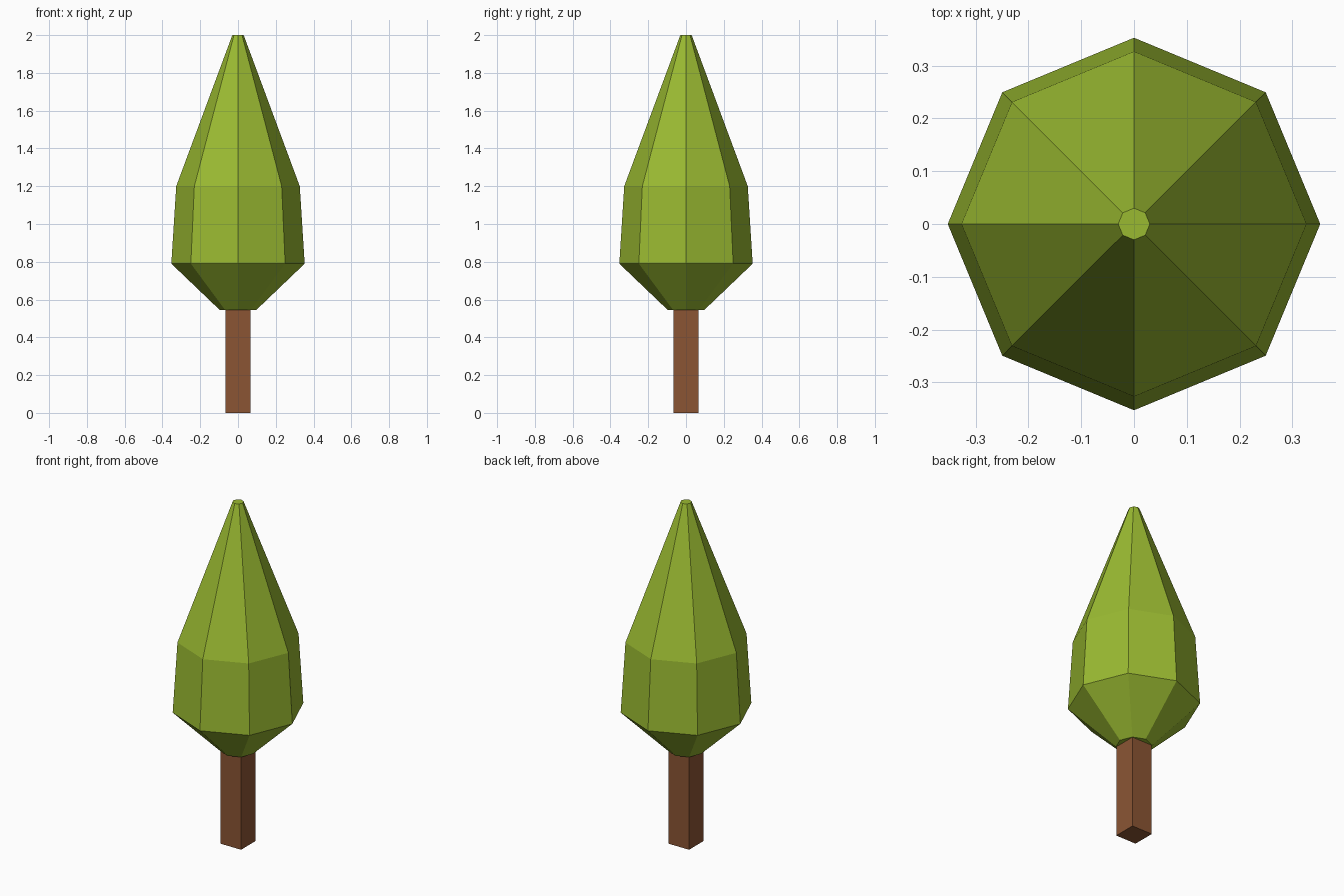
import bpy, bmesh
from math import cos, sin, pi, sqrt

if "Cube" in bpy.data.objects:
    bpy.data.objects.remove(bpy.data.objects["Cube"])


def material(name, color):
    m = bpy.data.materials.new(name)
    m.diffuse_color = (*color, 1)
    m.use_nodes = True
    m.node_tree.nodes["Principled BSDF"].inputs["Base Color"].default_value = m.diffuse_color
    return m


def lathe(name, profile, sides, turn, mat):
    """Flat-faced solid from (radius, height) rings, capped at both ends."""
    bm = bmesh.new()
    rings = [[bm.verts.new((r * cos(turn + 2 * pi * i / sides),
                            r * sin(turn + 2 * pi * i / sides), z))
              for i in range(sides)] for r, z in profile]
    for low, high in zip(rings, rings[1:]):
        for i in range(sides):
            j = (i + 1) % sides
            bm.faces.new((low[i], low[j], high[j], high[i]))
    bm.faces.new(rings[0][::-1])
    bm.faces.new(rings[-1])
    mesh = bpy.data.meshes.new(name)
    bm.to_mesh(mesh)
    bm.free()
    mesh.materials.append(mat)
    obj = bpy.data.objects.new(name, mesh)
    bpy.context.collection.objects.link(obj)
    return obj


leaf_green = material("leaf green", (0.323, 0.491, 0.031))
bark_brown = material("bark brown", (0.258, 0.091, 0.034))

# Square trunk
lathe("trunk", [(0.067 * sqrt(2), 0), (0.067 * sqrt(2), 0.55)], 4, pi / 4, bark_brown)

# Eight-sided crown with a small flat tip
lathe("crown", [(0.097, 0.545), (0.353, 0.79), (0.327, 1.20), (0.03, 2.0)],
      8, 0, leaf_green)
